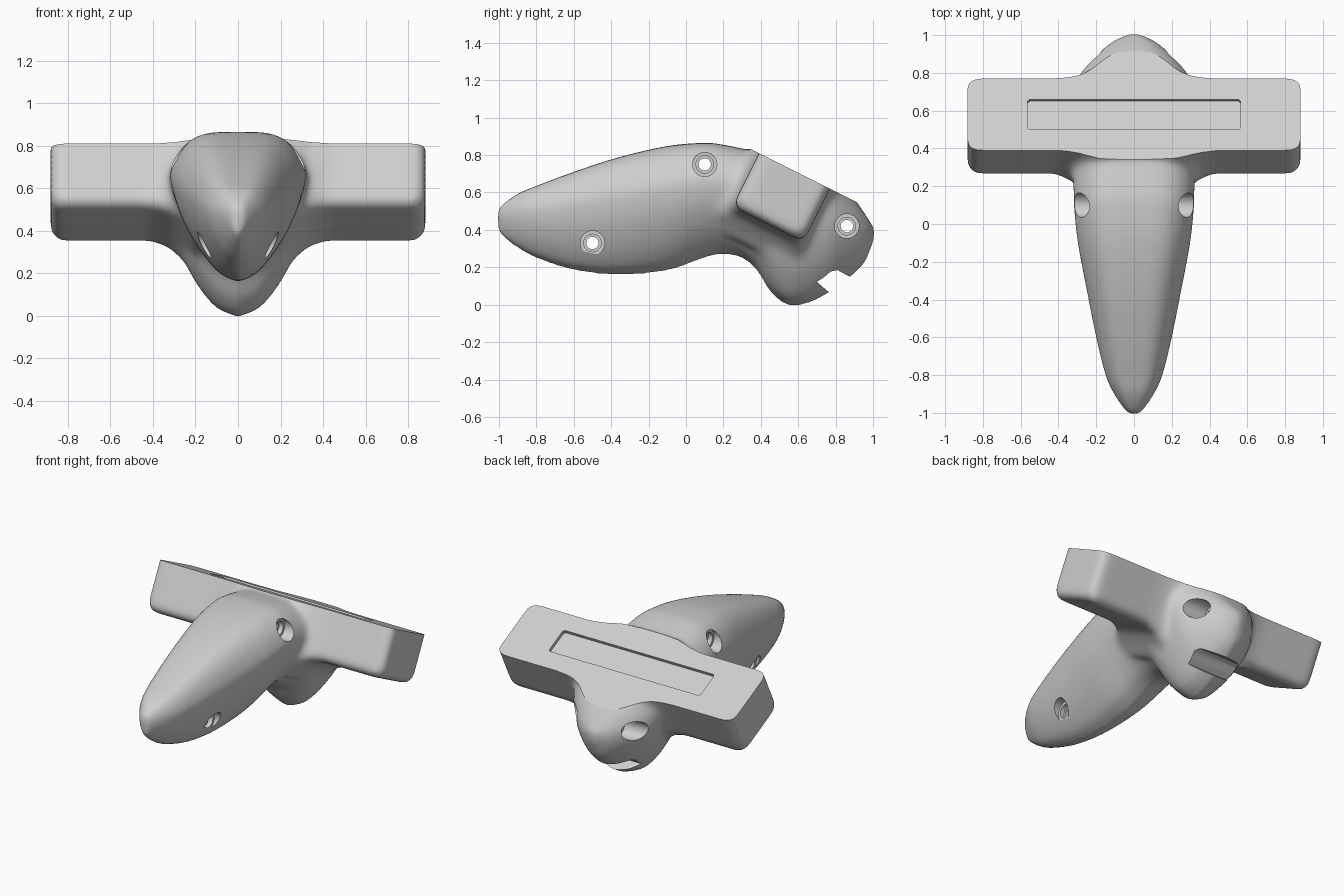
import bpy, bmesh, math
from mathutils import Vector

if "Cube" in bpy.data.objects:
    bpy.data.objects.remove(bpy.data.objects["Cube"])

grey = bpy.data.materials.new("light_grey")
grey.diffuse_color = (0.62, 0.62, 0.62, 1)
grey.use_nodes = True
grey.node_tree.nodes["Principled BSDF"].inputs["Base Color"].default_value = grey.diffuse_color

# Tilted frame of the crossbar: U runs down the flat top, W goes into the bar
ORIGIN, U, W = Vector((0, 0.39, 0.81)), Vector((0, 0.894, -0.447)), Vector((0, -0.447, -0.894))


def bar_point(x, u, w):
    return ORIGIN + U * u + W * w + Vector((x, 0, 0))


def smooth_points(pts, n):
    """Catmull-Rom refinement of a list of tuples."""
    out = []
    for i in range(len(pts) - 1):
        p0, p1, p2, p3 = pts[max(i - 1, 0)], pts[i], pts[i + 1], pts[min(i + 2, len(pts) - 1)]
        for k in range(n):
            t = k / n
            out.append(tuple(0.5 * (2 * b + (c - a) * t + (2 * a - 5 * b + 4 * c - d) * t * t
                                    + (3 * b - a - 3 * c + d) * t ** 3)
                             for a, b, c, d in zip(p0, p1, p2, p3)))
    return out + [pts[-1]]


def loft(bm, rings):
    """Skin closed rings and cap both ends."""
    rows = [[bm.verts.new(p) for p in r] for r in rings]
    n = len(rows[0])
    faces = [bm.faces.new(rows[0]), bm.faces.new(rows[-1][::-1])]
    for a, b in zip(rows, rows[1:]):
        for j in range(n):
            k = (j + 1) % n
            faces.append(bm.faces.new((a[j], b[j], b[k], a[k])))
    bmesh.ops.recalc_face_normals(bm, faces=faces)


def finish(bm, name):
    me = bpy.data.meshes.new(name)
    bm.to_mesh(me)
    bm.free()
    ob = bpy.data.objects.new(name, me)
    bpy.context.collection.objects.link(ob)
    return ob


def apply(ob, kind, **settings):
    bpy.context.view_layer.objects.active = ob
    m = ob.modifiers.new(kind.lower(), kind)
    for k, v in settings.items():
        setattr(m, k, v)
    bpy.ops.object.modifier_apply(modifier=m.name)


# Handle and head: y, top, bottom, half width
stations = [
    (-1.005, .50, .40, .02), (-.98, .535, .365, .05), (-.9, .592, .305, .105), (-.8, .635, .25, .15),
    (-.6, .71, .186, .2), (-.36, .788, .16, .248), (-.1, .848, .184, .297), (.1, .865, .252, .318),
    (.2, .855, .27, .322), (.3, .835, .25, .325), (.38, .825, .183, .325), (.45, .83, .072, .325),
    (.54, .82, .0, .325), (.65, .79, .008, .32), (.77, .715, .068, .3), (.88, .592, .15, .215),
    (.95, .495, .22, .135), (.985, .44, .295, .075), (1.005, .41, .35, .02)]
outline = [(0, 1), (.37, .995), (.62, .96), (.82, .88), (.96, .76), (1, .65),
           (.93, .48), (.77, .31), (.55, .16), (.3, .05), (0, 0)]
half = smooth_points(outline, 3)
section = half + [(-x, z) for x, z in half[-2:0:-1]]
bm = bmesh.new()
loft(bm, [[(sx * w, y, b + sz * (t - b)) for sx, sz in section]
          for y, t, b, w in smooth_points(stations, 6)])

# Crossbar, with bevelled ends and lower edges, swelling towards the middle
swell = [(.882, -.03), (.85, 0), (.42, 0), (.33, .03), (.26, .09), (.2, .15)]
rings = []
for x, m in [(-x, m) for x, m in swell] + swell[::-1]:
    e, d = min(m, 0), .32 + m
    back = .425 + (.3 * m if m > 0 else m)
    rings.append([bar_point(x, u, w) for u, w in
                  ((-e, -.2), (back, -.2), (back, d - .03), (back - .03, d), (-m + .03, d), (-m, d - .03))])
loft(bm, rings)
body = finish(bm, "handle_with_crossbar")

# Fuse, then soften the joints and bar corners
apply(body, 'REMESH', mode='VOXEL', voxel_size=0.014)
apply(body, 'SMOOTH', factor=0.5, iterations=5)
group = body.vertex_groups.new(name="soft")
for v in body.data.vertices:
    a = min(max((abs(v.co.x) - .1) / .15, 0), 1)
    c = min(max((v.co.y - .1) / .1, 0), 1)
    if a * c > 0:
        group.add([v.index], a * c, 'REPLACE')
apply(body, 'SMOOTH', factor=0.5, iterations=36, vertex_group="soft")


def cut(bm, name):
    cutter = finish(bm, name)
    cutter.hide_render = True
    apply(body, 'BOOLEAN', operation='DIFFERENCE', solver='EXACT', object=cutter)
    bpy.data.objects.remove(cutter)


# Flat sloping top
bm = bmesh.new()
loft(bm, [[bar_point(x, u, w) for u, w in ((-1, -1), (1.5, -1), (1.5, 0), (-1, 0))] for x in (-1.2, 1.2)])
cut(bm, "top_cutter")

# Long shallow recess in the top
bm = bmesh.new()
rings = []
for x, i in ((-.565, .012), (-.553, 0), (.553, 0), (.565, .012)):
    rings.append([bar_point(x, u, w) for u, w in
                  ((.123 + i, -.05), (.302 - i, -.05), (.302 - i, .022), (.123 + i, .022))])
loft(bm, rings)

# Notch under the head
loft(bm, [[(x, y, z) for y, z in ((.70, .122), (.735, .145), (.775, .178), (.81, .185), (.93, .12), (.83, .01))]
          for x in (-.5, .5)])

# Stepped screw holes through the sides: y, z, seat distance from centre
for y, z, f in ((-.5, .33, .13), (.1, .75, .235), (.86, .42, .1)):
    steps = [(.6, .065), (f, .065), (f, .047), (f - .03, .047), (f - .03, .033)]
    profile = [(-x, r) for x, r in steps] + steps[::-1]
    loft(bm, [[(x, y + r * math.cos(k * math.tau / 32), z + r * math.sin(k * math.tau / 32))
               for k in range(32)] for x, r in profile])
cut(bm, "recess_and_hole_cutter")

body.data.materials.clear()
body.data.materials.append(grey)
for p in body.data.polygons:
    p.material_index = 0
bpy.ops.object.select_all(action='DESELECT')
body.select_set(True)
bpy.context.view_layer.objects.active = body
bpy.ops.object.shade_smooth_by_angle(angle=math.radians(30))
